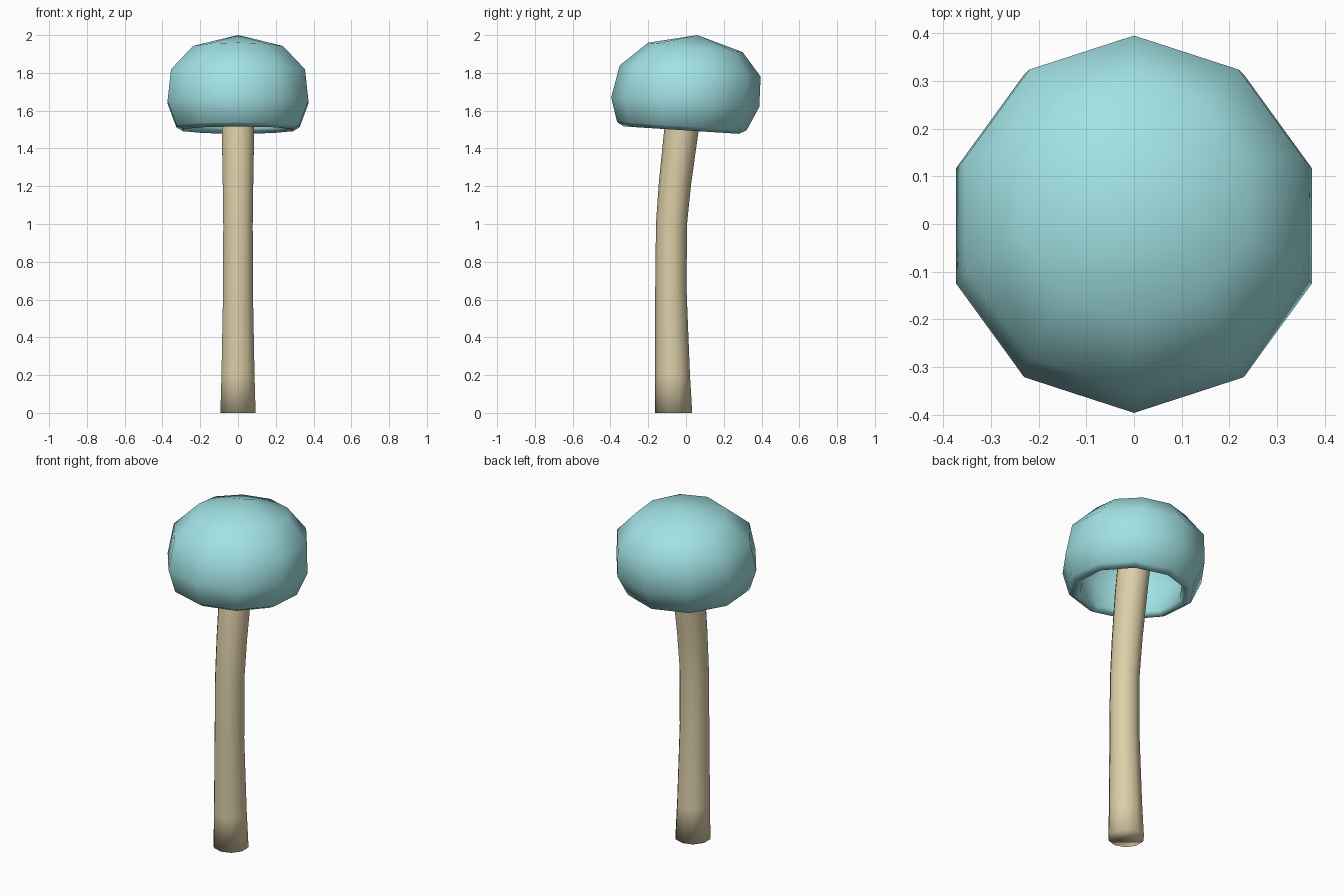
import bpy, bmesh, math

if "Cube" in bpy.data.objects:
    bpy.data.objects.remove(bpy.data.objects["Cube"])

SIDES = 10


def paint(name, rgb):
    mat = bpy.data.materials.new(name)
    mat.diffuse_color = (*rgb, 1)
    mat.use_nodes = True
    mat.node_tree.nodes["Principled BSDF"].inputs["Base Color"].default_value = mat.diffuse_color
    return mat


def loft(name, rings, mat, start_tip=None, end_tip=None):
    """Skin ten-sided rings given as (centre y, centre z, radius, slope along y)."""
    bm = bmesh.new()
    loops = []
    for cy, cz, r, slope in rings:
        loop = []
        for i in range(SIDES):
            a = math.pi / 2 + i * math.tau / SIDES
            dy = r * math.sin(a)
            loop.append(bm.verts.new((r * math.cos(a), cy + dy, cz + slope * dy)))
        loops.append(loop)
    for lo, hi in zip(loops, loops[1:]):
        for i in range(SIDES):
            j = (i + 1) % SIDES
            bm.faces.new((lo[i], lo[j], hi[j], hi[i]))
    # close each end with a fan to a tip, or a flat face
    for loop, tip in ((loops[0], start_tip), (loops[-1], end_tip)):
        if tip:
            v = bm.verts.new((0, *tip))
            for i in range(SIDES):
                bm.faces.new((loop[i], loop[(i + 1) % SIDES], v))
        else:
            bm.faces.new(loop)
    bmesh.ops.recalc_face_normals(bm, faces=bm.faces[:])
    for f in bm.faces:
        f.smooth = True
    mesh = bpy.data.meshes.new(name)
    bm.to_mesh(mesh)
    bm.free()
    mesh.materials.append(mat)
    obj = bpy.data.objects.new(name, mesh)
    bpy.context.collection.objects.link(obj)
    return obj


# Curved stem, running up inside the hollow cap
loft("stem", [
    (-0.065, 0.00, 0.098, 0),
    (-0.071, 0.20, 0.092, 0),
    (-0.080, 0.65, 0.083, 0),
    (-0.077, 1.00, 0.082, -0.05),
    (-0.058, 1.22, 0.085, -0.10),
    (-0.024, 1.50, 0.090, -0.14),
    (0.025, 1.82, 0.092, -0.14),
], paint("stem_tan", (0.72, 0.62, 0.39)))

# Tilted hollow cap: outer dome, rolled rim, inner dome
loft("cap", [
    (0.050, 1.935, 0.250, -0.10),
    (0.022, 1.810, 0.373, -0.08),
    (-0.004, 1.645, 0.392, -0.064),
    (-0.022, 1.518, 0.343, -0.064),
    (-0.025, 1.497, 0.305, -0.064),
    (-0.024, 1.525, 0.280, -0.064),
    (-0.002, 1.660, 0.325, -0.064),
    (0.020, 1.800, 0.310, -0.08),
    (0.045, 1.890, 0.210, -0.10),
], paint("cap_teal", (0.36, 0.76, 0.78)), start_tip=(0.06, 2.0), end_tip=(0.055, 1.94))
